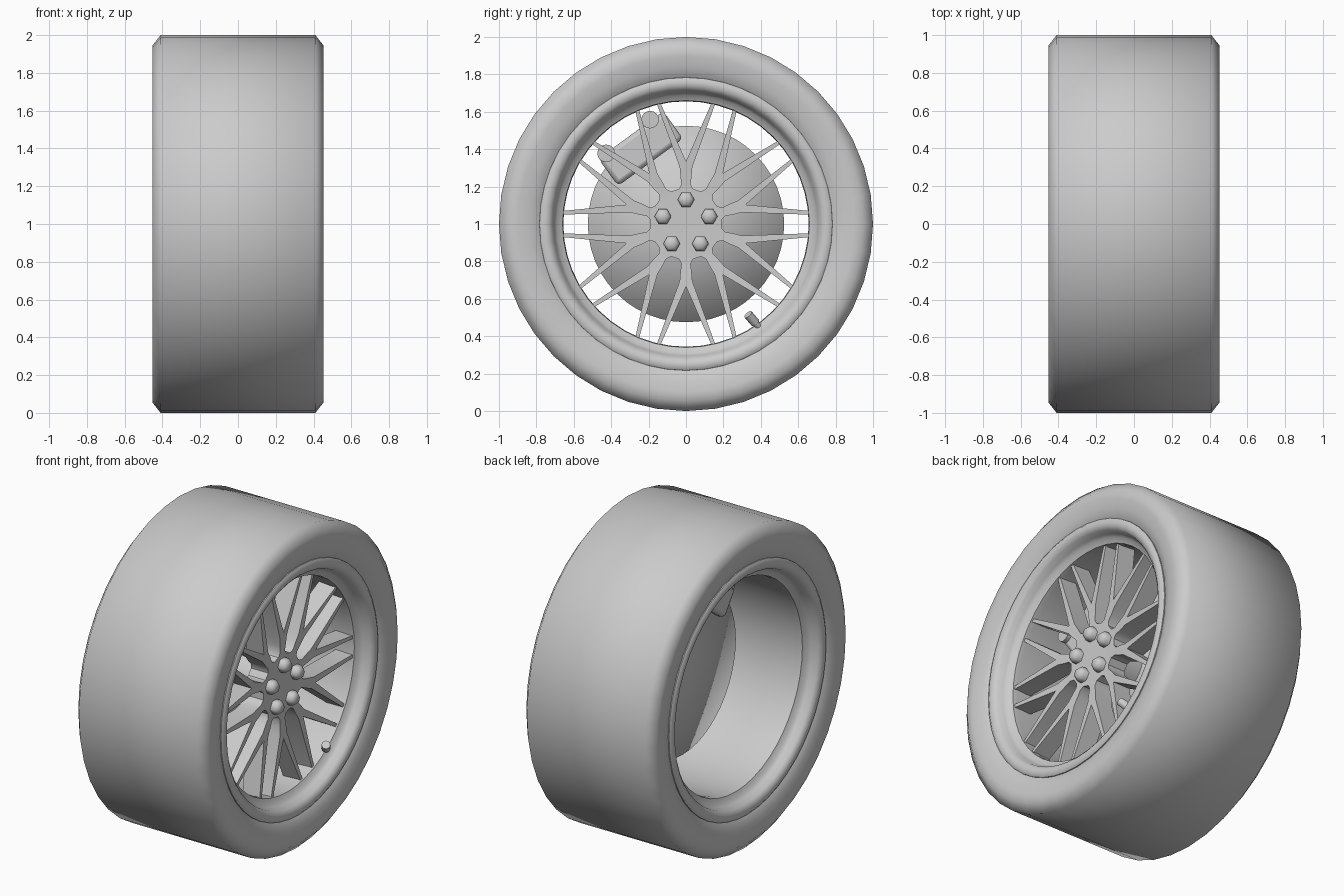
import bpy, bmesh
from math import cos, sin, pi, radians
from mathutils import Matrix, Vector

cube = bpy.data.objects.get("Cube")
if cube:
    bpy.data.objects.remove(cube)

CENTRE = Vector((0, 0, 1))

grey = bpy.data.materials.new("plain grey")
grey.use_nodes = True
grey.diffuse_color = (0.6, 0.6, 0.6, 1)
grey.node_tree.nodes["Principled BSDF"].inputs["Base Color"].default_value = (0.6, 0.6, 0.6, 1)


def finish(name, bm, angle=40, location=CENTRE):
    """Turn a bmesh into a shaded, coloured object."""
    bmesh.ops.remove_doubles(bm, verts=bm.verts, dist=0.0005)
    bmesh.ops.recalc_face_normals(bm, faces=bm.faces)
    mesh = bpy.data.meshes.new(name)
    bm.to_mesh(mesh)
    bm.free()
    mesh.materials.append(grey)
    obj = bpy.data.objects.new(name, mesh)
    obj.location = location
    bpy.context.collection.objects.link(obj)
    bpy.ops.object.select_all(action='DESELECT')
    obj.select_set(True)
    bpy.context.view_layer.objects.active = obj
    bpy.ops.object.shade_smooth_by_angle(angle=radians(angle))
    return obj


def lathe(name, profile, sides=48, closed=True, angle=40, location=CENTRE):
    """Spin (x, radius) points around the axle."""
    bm = bmesh.new()
    rings = []
    for i in range(sides):
        a = 2 * pi * i / sides
        rings.append([bm.verts.new((x, r * cos(a), r * sin(a))) for x, r in profile])
    count = len(profile) if closed else len(profile) - 1
    for i in range(sides):
        p, q = rings[i], rings[(i + 1) % sides]
        for j in range(count):
            k = (j + 1) % len(profile)
            bm.faces.new((p[j], p[k], q[k], q[j]))
    return finish(name, bm, angle, location)


def around(radius, degrees, x=0):
    a = radians(degrees)
    return Vector((x, radius * cos(a), radius * sin(a)))


def mirrored(points):
    return points + [(-x, r) for x, r in reversed(points)]


# Tyre: one half of the section, mirrored across the width
lathe("tyre", mirrored([(0.41, 1.0), (0.453, 0.945), (0.453, 0.90), (0.445, 0.84),
                        (0.425, 0.785), (0.40, 0.76)]), sides=40, angle=70)

# Rim: rolled lips, a step inside each lip, slightly hollow barrel
inside = [(0.40, 0.785), (0.43, 0.783), (0.442, 0.765), (0.436, 0.735), (0.42, 0.715),
          (0.385, 0.705), (0.365, 0.69), (0.35, 0.66), (0.32, 0.656), (0.12, 0.67)]
lathe("rim", mirrored(inside) + [(-0.38, 0.74), (0.38, 0.74)], angle=50)

# Spokes: ten forked arms, each built from its two mirrored halves
notch = [(0.19, 0.022), (0.21, 0.043), (0.25, 0.05), (0.30, 0.062), (0.66, 0.05), (0.66, 0.07)]
bm = bmesh.new()


def plate_vert(p):
    return bm.verts.new((0.31 + 0.03 * (p.length - 0.2) / 0.45, p.y, p.z))


for k in range(10):
    turns = [Matrix.Rotation(n * pi / 5, 3, 'X') for n in (k, k + 1)]
    a = [plate_vert(turns[0] @ Vector((0, u, v))) for u, v in notch]
    b = [plate_vert(turns[1] @ Vector((0, u, -v))) for u, v in notch]
    fork = plate_vert(turns[0] @ around(0.335, 18))
    floor = plate_vert(turns[0] @ Vector((0, notch[0][0], -notch[0][1])))
    middle = bm.verts.new((0.31, 0, 0))
    bm.faces.new((middle, floor, a[0]))
    bm.faces.new((middle, a[0], b[0]))
    for i in range(2):
        bm.faces.new((a[i], a[i + 1], b[i + 1], b[i]))
    bm.faces.new((a[2], fork, b[2]))
    for s in (a, b):
        bm.faces.new((s[2], s[3], fork))
        bm.faces.new((s[3], s[4], s[5], fork))
bmesh.ops.remove_doubles(bm, verts=bm.verts, dist=0.0005)
bmesh.ops.recalc_face_normals(bm, faces=bm.faces)
made = bmesh.ops.extrude_face_region(bm, geom=bm.faces[:], use_keep_orig=True)
bmesh.ops.translate(bm, vec=(-0.12, 0, 0),
                    verts=[g for g in made["geom"] if isinstance(g, bmesh.types.BMVert)])
finish("spokes", bm, 40)

# Wheel nuts
for k in range(5):
    lathe(f"wheel_nut_{k + 1}", [(-0.02, 0), (-0.02, 0.045), (0.03, 0.045), (0.05, 0.028), (0.05, 0)],
          sides=6, closed=False, angle=70, location=CENTRE + around(0.13, 90 + 72 * k, 0.31))

# Brake disc, softly shaded over its rim, and the hub behind the spokes
lathe("brake_disc", [(0.02, 0), (0.02, 0.525), (0.07, 0.525), (0.07, 0)], closed=False, angle=180)
lathe("hub", [(0.06, 0), (0.06, 0.16), (0.2, 0.16), (0.2, 0)], sides=32, closed=False)

# Brake caliper with two round bosses
bm = bmesh.new()
bmesh.ops.create_cube(bm, size=1)
bmesh.ops.scale(bm, verts=bm.verts, vec=(0.17, 0.43, 0.18))
bmesh.ops.rotate(bm, verts=bm.verts, matrix=Matrix.Rotation(radians(36), 3, 'X'))
caliper = finish("brake_caliper", bm, 40, CENTRE + around(0.47, 121, 0.06))
bevel = caliper.modifiers.new("rounded edges", 'BEVEL')
bevel.width = 0.025
bevel.segments = 2
for name, spot in (("upper", around(0.59, 109, 0.08)), ("lower", around(0.57, 138.5, 0.08))):
    lathe(f"caliper_boss_{name}", [(-0.09, 0), (-0.09, 0.047), (0.09, 0.047), (0.09, 0)],
          sides=16, closed=False, location=CENTRE + spot)

# Valve: thin stem with a wider cap, leaning out of the rim
valve = lathe("valve", [(0, 0), (0, 0.018), (0.06, 0.018), (0.06, 0.025), (0.125, 0.025), (0.125, 0)],
              sides=12, closed=False, location=CENTRE + around(0.70, -54.5, 0.33))
direction = around(0.59, -55.5, 0.38) - around(0.70, -54.5, 0.33)
valve.rotation_euler = direction.to_track_quat('X', 'Z').to_euler()
